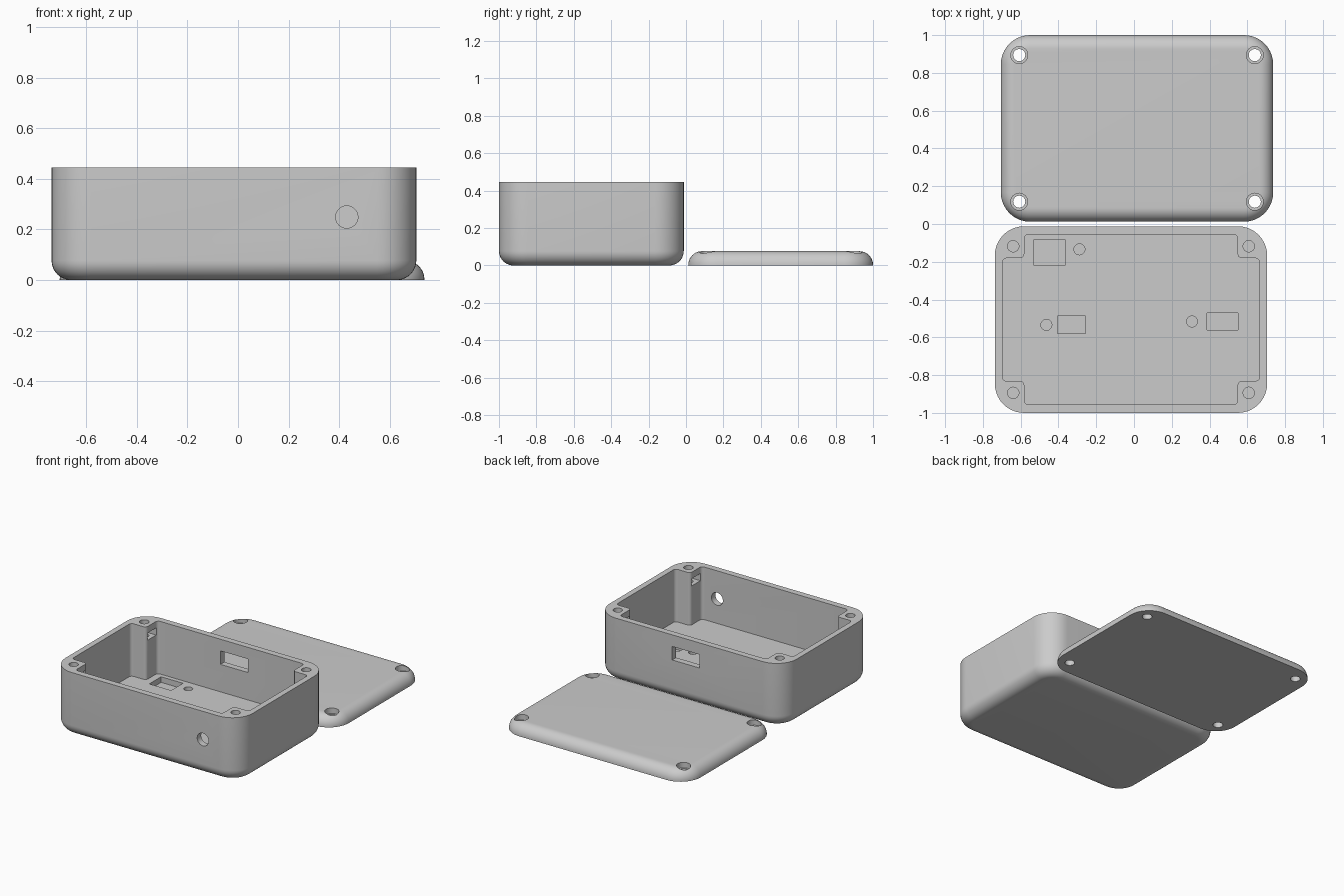
import bpy, bmesh, math
from mathutils import Vector

if "Cube" in bpy.data.objects:
    bpy.data.objects.remove(bpy.data.objects["Cube"])

grey = bpy.data.materials.new("plain_grey")
grey.diffuse_color = (0.6, 0.6, 0.6, 1)
grey.use_nodes = True
grey.node_tree.nodes["Principled BSDF"].inputs["Base Color"].default_value = grey.diffuse_color

HX, HY = 0.721, 0.494            # half size of both parts
BOX = Vector((-0.016, -0.506))   # centre of the box
LID = Vector((0.016, 0.506))     # centre of the lid
SCREW = (0.6235, 0.388)          # screw offsets from the centre
BOX_H, LID_H, FLOOR = 0.445, 0.076, 0.079
CORNERS = [(sx, sy) for sx in (-1, 1) for sy in (-1, 1)]


def rounded(points, radius, steps=10):
    """Round every corner of a right-angled outline."""
    out = []
    n = len(points)
    for i in range(n):
        p = Vector(points[i])
        a = (Vector(points[i - 1]) - p).normalized() * radius
        b = (Vector(points[(i + 1) % n]) - p).normalized() * radius
        c = p + a + b
        for k in range(steps + 1):
            t = k / steps * math.pi / 2
            out.append(c - b * math.cos(t) - a * math.sin(t))
    return out


def rect(hx, hy):
    return [(-hx, -hy), (hx, -hy), (hx, hy), (-hx, hy)]


def loft(name, sections, centre):
    """Skin a stack of (outline, z) sections and cap both ends."""
    bm = bmesh.new()
    rings = [[bm.verts.new((p.x + centre.x, p.y + centre.y, z)) for p in pts]
             for pts, z in sections]
    for lo, hi in zip(rings, rings[1:]):
        for i in range(len(lo)):
            j = (i + 1) % len(lo)
            bm.faces.new((lo[i], lo[j], hi[j], hi[i]))
    bm.faces.new(rings[0][::-1])
    bm.faces.new(rings[-1])
    bmesh.ops.recalc_face_normals(bm, faces=bm.faces)
    mesh = bpy.data.meshes.new(name)
    bm.to_mesh(mesh)
    bm.free()
    ob = bpy.data.objects.new(name, mesh)
    mesh.materials.append(grey)
    bpy.context.collection.objects.link(ob)
    return ob


def cut(target, cutter):
    """Subtract the cutter from the target, then discard it."""
    cutter.hide_render = True
    mod = target.modifiers.new("cut", 'BOOLEAN')
    mod.operation = 'DIFFERENCE'
    mod.solver = 'EXACT'
    mod.object = cutter
    bpy.context.view_layer.objects.active = target
    bpy.ops.object.modifier_apply(modifier=mod.name)
    bpy.data.objects.remove(cutter)


def cut_block(target, x0, x1, y0, y1, z0, z1):
    pts = [Vector(p) for p in rect((x1 - x0) / 2, (y1 - y0) / 2)]
    centre = Vector(((x0 + x1) / 2, (y0 + y1) / 2))
    cut(target, loft("cutter", [(pts, z0), (pts, z1)], centre))


def cut_bore(target, x, y, r, z0, z1):
    pts = [Vector((r * math.cos(k * math.tau / 32), r * math.sin(k * math.tau / 32)))
           for k in range(32)]
    cut(target, loft("cutter", [(pts, z0), (pts, z1)], Vector((x, y))))


def finish(ob):
    bpy.ops.object.select_all(action='DESELECT')
    ob.select_set(True)
    bpy.context.view_layer.objects.active = ob
    bpy.ops.object.shade_smooth_by_angle(angle=math.radians(30))


def fillet_sections(height, fillet, top, steps=10):
    """Rounded slab whose top or bottom edge is filleted."""
    out = [(rounded(rect(HX, HY), 0.155), 0 if top else height)]
    for k in range(steps + 1):
        t = k / steps * math.pi / 2
        inset = fillet * (1 - math.cos(t))
        rise = fillet * math.sin(t)
        z = height - fillet + rise if top else fillet - rise
        out.append((rounded(rect(HX - inset, HY - inset), 0.155 - inset), z))
    return out if top else out[::-1]


# Box shell with a rounded bottom edge
box = loft("box", fillet_sections(BOX_H, 0.077, False), BOX)

# Cavity that leaves a screw post in each corner
cx, cy, px, py = 0.681, 0.4505, 0.565, 0.325
outline = [(-px, -cy), (px, -cy), (px, -py), (cx, -py), (cx, py), (px, py),
           (px, cy), (-px, cy), (-px, py), (-cx, py), (-cx, -py), (-px, -py)]
cavity = rounded(outline, 0.022, 6)
cut(box, loft("cutter", [(cavity, FLOOR), (cavity, 0.6)], BOX))

# Screw bores and nut slots in the posts
for sx, sy in CORNERS:
    x, y = BOX.x + sx * SCREW[0], BOX.y + sy * SCREW[1]
    cut_bore(box, x, y, 0.03, 0.3, 0.6)
    x0, x1 = sorted((x - sx * 0.1, x + sx * 0.045))
    cut_block(box, x0, x1, y - 0.048, y + 0.048, 0.35, 0.4)

# Pockets and blind holes in the floor
for x0, x1, y0, y1 in [(-0.532, -0.363, -0.216, -0.086),
                       (-0.405, -0.257, -0.579, -0.486),
                       (0.387, 0.551, -0.56, -0.47)]:
    cut_block(box, x0, x1, y0, y1, 0.04, 0.12)
for x, y in [(-0.289, -0.134), (-0.464, -0.534), (0.307, -0.516)]:
    cut_bore(box, x, y, 0.029, 0.04, 0.12)

# Window in the back wall
cut_block(box, -0.096, 0.115, -0.1, 0.05, 0.27, 0.364)

# Round hole in the front wall
bpy.ops.mesh.primitive_cylinder_add(vertices=40, radius=0.044, depth=0.12,
                                    location=(0.43, -0.99, 0.249),
                                    rotation=(math.pi / 2, 0, 0))
cut(box, bpy.context.object)
finish(box)

# Lid with a rounded top edge and counterbored screw holes
lid = loft("lid", fillet_sections(LID_H, 0.073, True), LID)
for sx, sy in CORNERS:
    x, y = LID.x + sx * SCREW[0], LID.y + sy * SCREW[1]
    cut_bore(lid, x, y, 0.032, -0.1, 0.2)
    cut_bore(lid, x, y, 0.045, 0.038, 0.2)
finish(lid)
